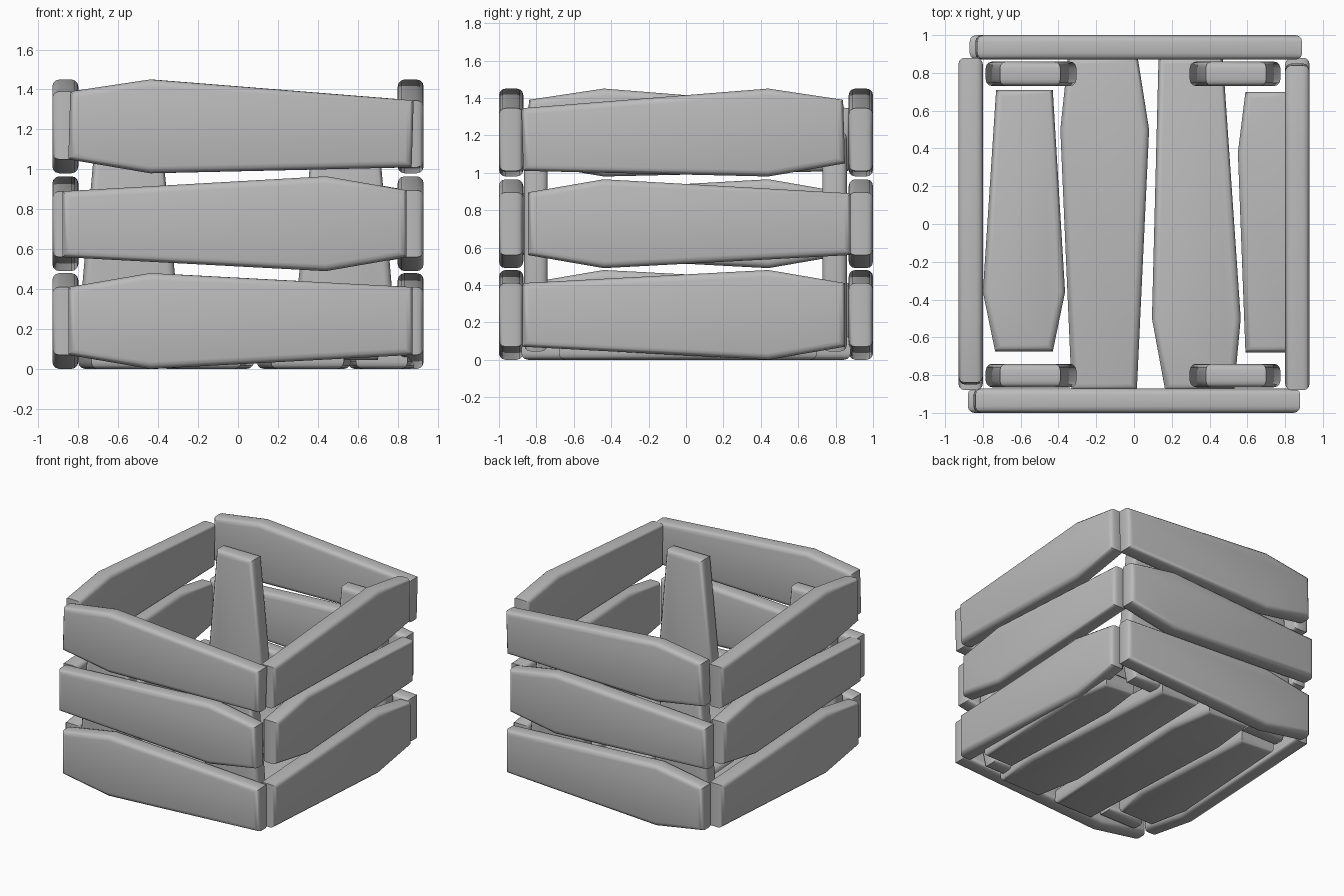
import bpy, bmesh, math
from mathutils import Vector

cube = bpy.data.objects.get("Cube")
if cube:
    bpy.data.objects.remove(cube, do_unlink=True)

grey = bpy.data.materials.new("plain_grey")
grey.use_nodes = True
COLOUR = (0.5, 0.5, 0.5, 1)
grey.diffuse_color = COLOUR
grey.node_tree.nodes["Principled BSDF"].inputs["Base Color"].default_value = COLOUR

AXES = {"x": lambda a, b, d: Vector((d, a, b)),
        "y": lambda a, b, d: Vector((a, d, b)),
        "z": lambda a, b, d: Vector((a, b, d))}


def board(name, outline, axis, near, far):
    """Flat outline given thickness along an axis, with both rims rounded."""
    bm = bmesh.new()
    place = AXES[axis]
    low = bm.faces.new([bm.verts.new(place(a, b, near)) for a, b in outline])
    high = bm.faces.new([bm.verts.new(place(a, b, far)) for a, b in outline])
    rims = list(low.edges) + list(high.edges)
    n = len(outline)
    lv, hv = list(low.verts), list(high.verts)
    for i in range(n):
        j = (i + 1) % n
        bm.faces.new((lv[i], lv[j], hv[j], hv[i]))
    bmesh.ops.recalc_face_normals(bm, faces=bm.faces)
    bmesh.ops.bevel(bm, geom=rims, offset=0.035, segments=3, profile=0.5,
                    affect='EDGES', clamp_overlap=True)
    bmesh.ops.recalc_face_normals(bm, faces=bm.faces)
    mesh = bpy.data.meshes.new(name)
    bm.to_mesh(mesh)
    bm.free()
    mesh.materials.append(grey)
    obj = bpy.data.objects.new(name, mesh)
    bpy.context.collection.objects.link(obj)
    bpy.ops.object.select_all(action='DESELECT')
    obj.select_set(True)
    bpy.context.view_layer.objects.active = obj
    bpy.ops.object.shade_smooth_by_angle(angle=math.radians(35))


def moved(outline, flip=1, shift=0):
    return [(a * flip + shift, b) for a, b in outline]


# Wall slats: three rows, the bulge alternating from end to end
rows = {
    "bottom": [(-.85, .07), (-.85, .41), (-.44, .48), (.875, .41), (.875, .07), (-.44, 0)],
    "middle": [(-.88, .56), (-.88, .89), (.44, .965), (.845, .895), (.845, .56), (.44, .49)],
    "top": [(-.85, 1.05), (-.84, 1.39), (-.44, 1.45), (.88, 1.345), (.87, 1.01), (-.44, .98)],
}
for row, shape in rows.items():
    board(f"front_slat_{row}", shape, "y", -1, -.87)
    board(f"back_slat_{row}", moved(shape, shift=.01), "y", .87, 1)
    board(f"left_slat_{row}", moved(shape, flip=-1), "x", .80, .93)
    board(f"right_slat_{row}", shape, "x", -.93, -.80)

# Floor boards
floor = [
    [(-.73, .71), (-.43, .71), (-.365, -.36), (-.43, -.675), (-.735, -.675), (-.80, -.36)],
    [(-.35, .88), (.02, .88), (.08, .5), (.015, -.88), (-.33, -.88), (-.39, .5)],
    [(.13, .88), (.47, .88), (.565, -.5), (.53, -.88), (.165, -.88), (.095, -.5)],
    [(.59, .70), (.85, .70), (.90, .38), (.85, -.68), (.59, -.68), (.55, .38)],
]
for i, shape in enumerate(floor):
    board(f"floor_board_{i + 1}", shape, "z", 0, .13)

# Inner corner posts, widest near the bottom
post = [(.38, .045), (.70, .045), (.775, .36), (.70, 1.22), (.38, 1.22), (.295, .36)]
for side, flip in (("left", 1), ("right", -1)):
    shape = moved(post, flip, -.01 if flip < 0 else 0)
    board(f"front_{side}_post", shape, "y", -.865, -.74)
    board(f"back_{side}_post", shape, "y", .73, .86)
